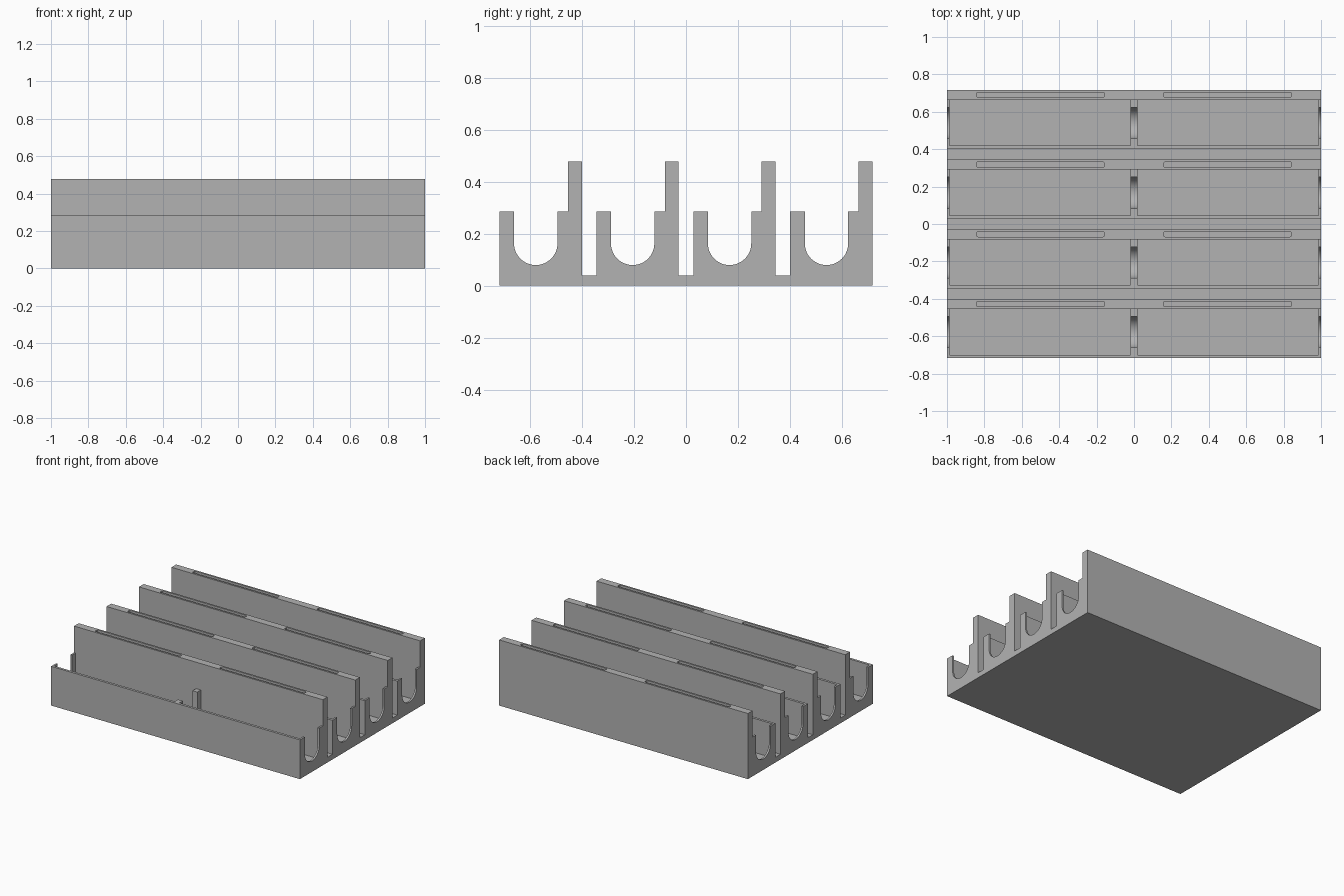
import bpy, bmesh, math

if "Cube" in bpy.data.objects:
    bpy.data.objects.remove(bpy.data.objects["Cube"])

PITCH, WIDTH, HALF_Y = 0.3728, 0.3166, 0.7175
BASE_Z, LOW_Z, TALL_Z = 0.038, 0.285, 0.477
LIP, U_END, STEP = 0.056, 0.223, 0.263      # offsets across one bay
R = (U_END - LIP) / 2
U_Z = 0.079 + R                             # centre height of the round saddle
STARTS = [-HALF_Y + i * PITCH for i in range(4)]

grey = bpy.data.materials.new("plain grey")
grey.diffuse_color = (0.45, 0.45, 0.45, 1)
grey.use_nodes = True
grey.node_tree.nodes["Principled BSDF"].inputs["Base Color"].default_value = grey.diffuse_color


def new_object(name, bm):
    bmesh.ops.recalc_face_normals(bm, faces=bm.faces)
    mesh = bpy.data.meshes.new(name)
    bm.to_mesh(mesh)
    bm.free()
    ob = bpy.data.objects.new(name, mesh)
    bpy.context.collection.objects.link(ob)
    return ob


def prism(bm, points, vec):
    """Extrude a closed 3D outline along vec."""
    face = bm.faces.new([bm.verts.new(p) for p in points])
    ext = bmesh.ops.extrude_face_region(bm, geom=[face])["geom"]
    bmesh.ops.translate(bm, vec=vec, verts=[v for v in ext if isinstance(v, bmesh.types.BMVert)])


def rounded(x0, x1, y0, y1, r, z, n=3):
    pts = []
    for k, (cx, cy) in enumerate([(x1 - r, y1 - r), (x0 + r, y1 - r), (x0 + r, y0 + r), (x1 - r, y0 + r)]):
        for j in range(n + 1):
            a = math.pi / 2 * (k + j / n)
            pts.append((cx + r * math.cos(a), cy + r * math.sin(a), z))
    return pts


# Rack body: side profile with four saddles, swept along x
profile = [(-HALF_Y, 0)]
for i, y in enumerate(STARTS):
    if i:
        profile.append((y, BASE_Z))
    profile += [(y, LOW_Z), (y + LIP, LOW_Z)]
    for j in range(25):
        a = math.pi + math.pi * j / 24
        profile.append((y + LIP + R + R * math.cos(a), U_Z + R * math.sin(a)))
    profile += [(y + U_END, LOW_Z), (y + STEP, LOW_Z), (y + STEP, TALL_Z), (y + WIDTH, TALL_Z)]
    if i < 3:
        profile.append((y + WIDTH, BASE_Z))
profile.append((STARTS[3] + WIDTH, 0))
bm = bmesh.new()
prism(bm, [(-1, y, z) for y, z in profile], (2, 0, 0))
rack = new_object("holder_rack", bm)
rack.data.materials.append(grey)

# Cutters: two pockets per bay, two narrow slots in each tall wall
pockets, slots = bmesh.new(), bmesh.new()
for y in STARTS:
    for x0, x1 in ((-0.987, -0.019), (0.019, 0.987)):
        y0, y1 = y + 0.018, y + STEP
        prism(pockets, [(x0, y0, BASE_Z), (x1, y0, BASE_Z), (x1, y1, BASE_Z), (x0, y1, BASE_Z)], (0, 0, 0.6))
    mid = y + (STEP + WIDTH) / 2
    for x0, x1 in ((-0.842, -0.158), (0.158, 0.842)):
        prism(slots, rounded(x0, x1, mid - 0.0135, mid + 0.0135, 0.008, BASE_Z), (0, 0, 0.6))

bpy.context.view_layer.objects.active = rack
rack.select_set(True)
for name, cut in (("pocket_cutter", pockets), ("slot_cutter", slots)):
    cutter = new_object(name, cut)
    cutter.hide_render = True
    mod = rack.modifiers.new(name, 'BOOLEAN')
    mod.operation, mod.solver, mod.object = 'DIFFERENCE', 'EXACT', cutter
    bpy.ops.object.modifier_apply(modifier=name)
    bpy.data.objects.remove(cutter)

bpy.ops.object.shade_smooth_by_angle(angle=math.radians(30))
